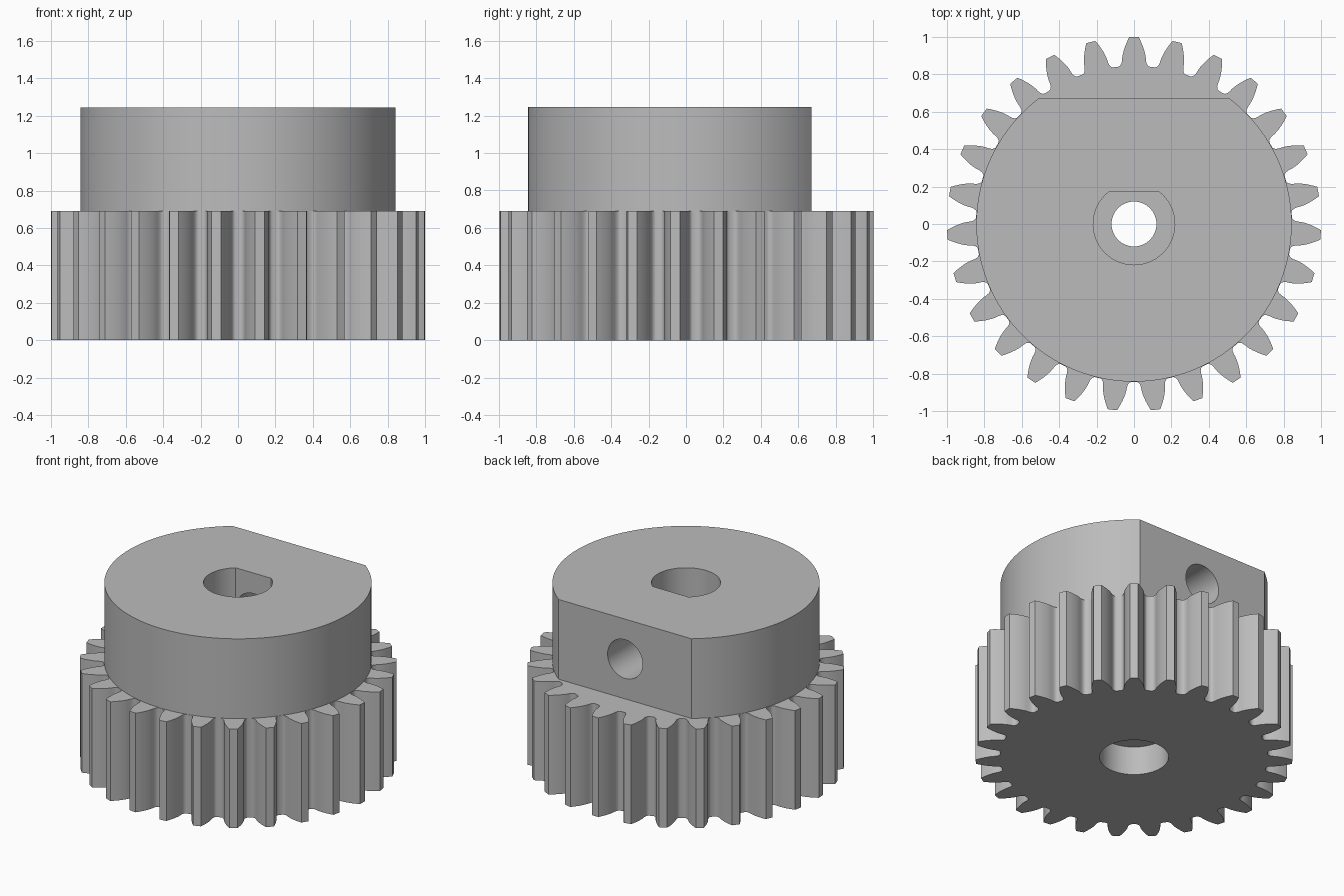
import bpy, bmesh
from math import pi, sin, cos, tan, acos, radians, sqrt, asin

cube = bpy.data.objects.get("Cube")
if cube:
    bpy.data.objects.remove(cube, do_unlink=True)

TEETH, OUTER, ROOT = 27, 1.0, 0.845
GEAR_H, TOTAL_H = 0.69, 1.245
HUB_R, HUB_FLAT = 0.843, 0.67
BORE_R, BORE_FLAT, PILOT_R = 0.218, 0.17, 0.12
RECESS_TOP, BORE_FLOOR = 0.2, 0.4
SCREW_R, SCREW_Z = 0.135, 0.967

steel = bpy.data.materials.new("grey steel")
steel.use_nodes = True
GREY = (0.5, 0.5, 0.5, 1)
steel.diffuse_color = GREY
steel.node_tree.nodes["Principled BSDF"].inputs["Base Color"].default_value = GREY


def prism(name, outline, z0, z1):
    """Extrude a closed counter-clockwise outline from z0 to z1."""
    bm = bmesh.new()
    base = bm.faces.new([bm.verts.new((x, y, z0)) for x, y in outline])
    top = bmesh.ops.extrude_face_region(bm, geom=[base])["geom"]
    verts = [v for v in top if isinstance(v, bmesh.types.BMVert)]
    bmesh.ops.translate(bm, verts=verts, vec=(0, 0, z1 - z0))
    bmesh.ops.recalc_face_normals(bm, faces=bm.faces)
    mesh = bpy.data.meshes.new(name)
    bm.to_mesh(mesh)
    bm.free()
    mesh.materials.append(steel)
    obj = bpy.data.objects.new(name, mesh)
    bpy.context.collection.objects.link(obj)
    return obj


def circle(r, n):
    return [(r * cos(2 * pi * i / n), r * sin(2 * pi * i / n)) for i in range(n)]


def d_shape(r, flat, n):
    """Circle cut off by a straight edge at y = flat."""
    a = asin(flat / r)
    sweep = pi + 2 * a
    return [(r * cos(pi - a + sweep * i / n), r * sin(pi - a + sweep * i / n))
            for i in range(n + 1)]


def gear_outline():
    """Involute teeth with rounded roots, one tooth centred on +y."""
    pitch = OUTER * TEETH / (TEETH + 2)
    base = pitch * cos(radians(20))
    inv = lambda a: tan(a) - a
    half_at_base = pi / (2 * TEETH) + inv(radians(20))
    flank = [(ROOT, 0.098), (ROOT + 0.004, 0.088), (ROOT + 0.014, 0.079)]
    for i in range(8):
        r = base + (OUTER - base) * i / 7
        flank.append((r, half_at_base - inv(acos(min(1, base / r)))))
    tooth = [(r, -a) for r, a in flank] + [(r, a) for r, a in reversed(flank)]
    points = []
    for t in range(TEETH):
        mid = pi / 2 + 2 * pi * t / TEETH
        points += [(r * cos(mid + a), r * sin(mid + a)) for r, a in tooth]
    return points


def combine(target, other, operation):
    other.hide_render = True
    mod = target.modifiers.new(other.name, 'BOOLEAN')
    mod.operation, mod.object, mod.solver = operation, other, 'EXACT'
    bpy.context.view_layer.objects.active = target
    bpy.ops.object.modifier_apply(modifier=mod.name)
    bpy.data.objects.remove(other, do_unlink=True)


# Toothed body and the flat-sided hub
gear = prism("gear_with_hub", gear_outline(), 0, GEAR_H)
combine(gear, prism("hub", d_shape(HUB_R, HUB_FLAT, 120), 0.5, TOTAL_H), 'UNION')

# Bores: round recess below, pilot hole, D-shaped shaft socket above
combine(gear, prism("recess", circle(BORE_R, 64), -0.1, RECESS_TOP), 'DIFFERENCE')
combine(gear, prism("pilot_hole", circle(PILOT_R, 48), 0.1, 0.6), 'DIFFERENCE')
combine(gear, prism("shaft_socket", d_shape(BORE_R, BORE_FLAT, 64),
                    BORE_FLOOR, TOTAL_H + 0.1), 'DIFFERENCE')

# Set screw hole through the flat into the socket
screw = prism("screw_hole", circle(SCREW_R, 48), 0.05, 0.9)
screw.rotation_euler.x = -pi / 2
screw.location.z = SCREW_Z
bpy.context.view_layer.update()
combine(gear, screw, 'DIFFERENCE')

# Smooth curved walls, crisp edges
bpy.ops.object.select_all(action='DESELECT')
gear.select_set(True)
bpy.context.view_layer.objects.active = gear
bpy.ops.object.shade_smooth_by_angle(angle=radians(35))
